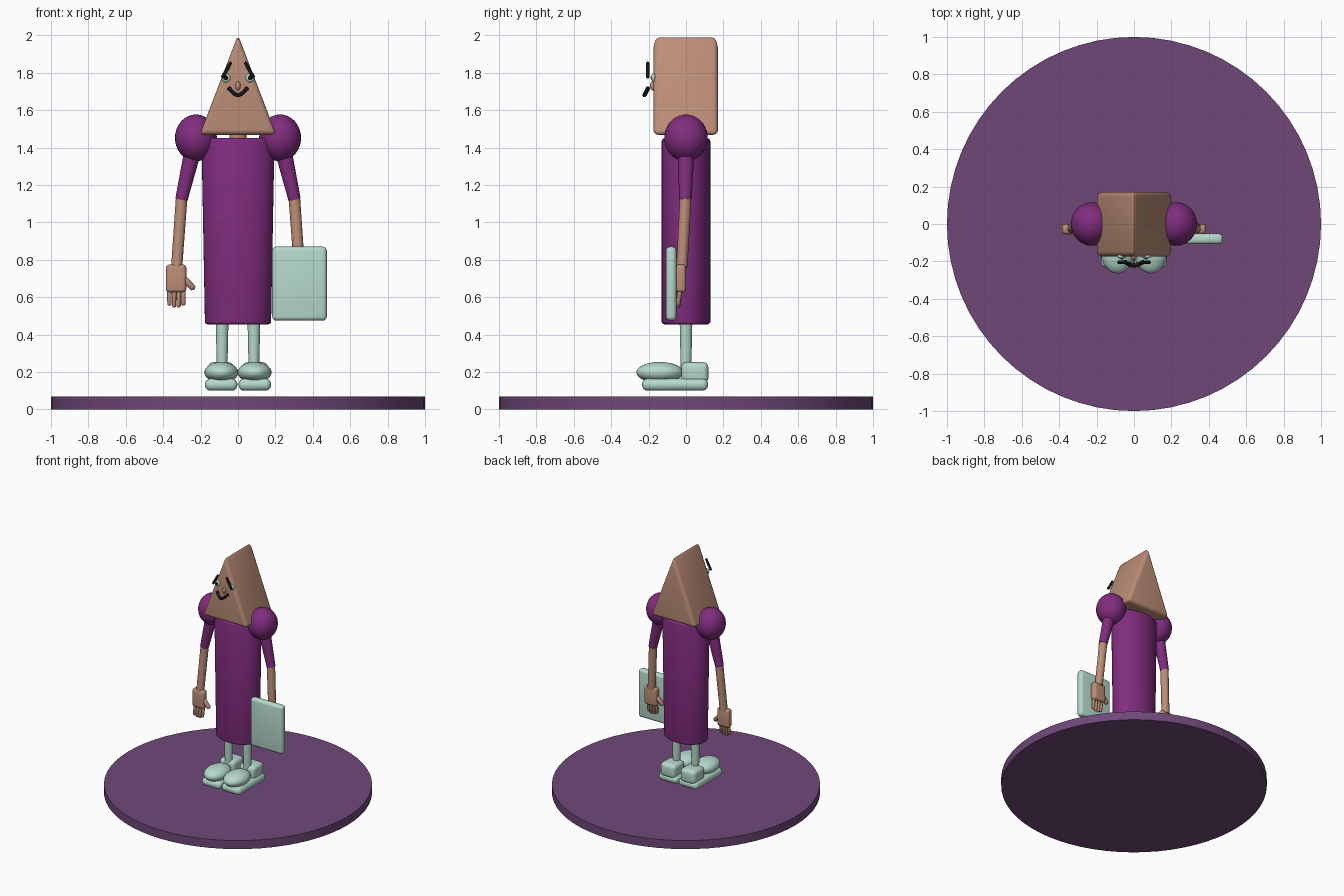
import bpy, bmesh, math
from mathutils import Matrix, Vector

if "Cube" in bpy.data.objects:
    bpy.data.objects.remove(bpy.data.objects["Cube"])


def material(name, rgb):
    m = bpy.data.materials.new(name)
    m.diffuse_color = (*rgb, 1)
    m.use_nodes = True
    m.node_tree.nodes["Principled BSDF"].inputs["Base Color"].default_value = m.diffuse_color
    return m


SKIN = material("tan skin", (0.50, 0.27, 0.185))
PURPLE = material("purple cloth", (0.22, 0.026, 0.21))
MINT = material("pale mint", (0.47, 0.70, 0.60))
BASE = material("dusky purple", (0.16, 0.064, 0.19))
BLACK = material("black", (0.008, 0.008, 0.008))


def finish(name, bm, mat, angle=40):
    bmesh.ops.recalc_face_normals(bm, faces=bm.faces)
    me = bpy.data.meshes.new(name)
    bm.to_mesh(me)
    bm.free()
    me.materials.append(mat)
    ob = bpy.data.objects.new(name, me)
    bpy.context.collection.objects.link(ob)
    bpy.ops.object.select_all(action='DESELECT')
    ob.select_set(True)
    bpy.context.view_layer.objects.active = ob
    bpy.ops.object.shade_smooth_by_angle(angle=math.radians(angle))
    return ob


def box(name, lo, hi, mat, bevel):
    lo, hi = Vector(lo), Vector(hi)
    bm = bmesh.new()
    bmesh.ops.create_cube(bm, size=1, matrix=Matrix.Translation((lo + hi) / 2)
                          @ Matrix.Diagonal((*(hi - lo), 1)))
    bmesh.ops.bevel(bm, geom=bm.edges[:], offset=bevel, segments=4,
                    profile=0.5, affect='EDGES', clamp_overlap=True)
    return finish(name, bm, mat)


def ball(name, c, r, mat):
    bm = bmesh.new()
    bmesh.ops.create_uvsphere(bm, u_segments=32, v_segments=20, radius=1,
                              matrix=Matrix.Translation(c) @ Matrix.Diagonal((*r, 1)))
    return finish(name, bm, mat)


def along(a, b):
    """Matrix placing local z on the line from a to b, plus its length."""
    a, b = Vector(a), Vector(b)
    d = b - a
    return Matrix.Translation(a) @ d.to_track_quat('Z', 'Y').to_matrix().to_4x4(), d.length


def limb(name, a, b, r1, r2, mat):
    m, n = along(a, b)
    bm = bmesh.new()
    bmesh.ops.create_cone(bm, cap_ends=True, segments=24, radius1=r1, radius2=r2,
                          depth=n, matrix=m @ Matrix.Translation((0, 0, n / 2)))
    return finish(name, bm, mat)


def capsule(name, a, b, r, mat):
    m, n = along(a, b)
    bm = bmesh.new()
    bmesh.ops.create_uvsphere(bm, u_segments=12, v_segments=8, radius=r)
    for v in bm.verts:
        if v.co.z > 1e-5:
            v.co.z += n
    bm.transform(m)
    return finish(name, bm, mat)


# round stand
bm = bmesh.new()
bmesh.ops.create_cone(bm, cap_ends=True, segments=64, radius1=1, radius2=1,
                      depth=0.07, matrix=Matrix.Translation((0, 0, 0.035)))
finish("stand", bm, BASE)

# long oval robe, slightly wider at the top
bm = bmesh.new()
bmesh.ops.create_cone(bm, cap_ends=True, segments=48, radius1=1, radius2=1, depth=1)
for v in bm.verts:
    top = v.co.z > 0
    v.co = (v.co.x * (0.195 if top else 0.177), v.co.y * 0.13, 1.45 if top else 0.455)
rims = [e for e in bm.edges if abs(e.verts[0].co.z - e.verts[1].co.z) < 0.01]
bmesh.ops.bevel(bm, geom=rims, offset=0.015, segments=3, profile=0.5, affect='EDGES')
finish("robe", bm, PURPLE)

# neck and wedge head
limb("neck", (0, 0, 1.43), (0, 0, 1.49), 0.045, 0.045, SKIN)
bm = bmesh.new()
tri = [bm.verts.new(p) for p in ((-0.205, -0.175, 1.468), (0.205, -0.175, 1.468), (0, -0.175, 2.003))]
face = bm.faces.new(tri)
ext = bmesh.ops.extrude_face_region(bm, geom=[face])
for g in ext["geom"]:
    if isinstance(g, bmesh.types.BMVert):
        g.co.y = 0.172
bmesh.ops.recalc_face_normals(bm, faces=bm.faces)
bmesh.ops.bevel(bm, geom=bm.edges[:], offset=0.028, segments=4, profile=0.5, affect='EDGES')
finish("head", bm, SKIN)

# nose and smiling mouth
ball("nose", (0, -0.178, 1.73), (0.013, 0.014, 0.024), SKIN)
path = bpy.data.curves.new("mouth", 'CURVE')
path.dimensions = '3D'
path.bevel_depth = 0.011
path.bevel_resolution = 3
path.use_fill_caps = True
sp = path.splines.new('POLY')
sp.points.add(12)
for i, p in enumerate(sp.points):
    t = -1 + i / 6
    lift = 0.04 * abs(t) ** 1.6
    p.co = (0.05 * t, -0.222 + 0.5 * lift, 1.68 + lift, 1)
path.materials.append(BLACK)
bpy.context.collection.objects.link(bpy.data.objects.new("mouth", path))

for s, side in ((-1, "right"), (1, "left")):
    # eye and brow
    ball(side + "_eye", (s * 0.065, -0.174, 1.773), (0.024, 0.012, 0.024), MINT)
    ball(side + "_pupil", (s * 0.065, -0.183, 1.773), (0.012, 0.006, 0.012), BLACK)
    capsule(side + "_brow", (s * 0.08, -0.205, 1.78), (s * 0.042, -0.205, 1.85), 0.010, BLACK)

    # puffed shoulder, sleeve and forearm
    ball(side + "_shoulder", (s * 0.225, 0, 1.452), (0.112, 0.116, 0.125), PURPLE)
    limb(side + "_sleeve", (s * 0.238, 0, 1.40), (s * 0.303, -0.003, 1.12), 0.046, 0.033, PURPLE)
    limb(side + "_forearm", (s * 0.301, -0.002, 1.135), (s * 0.328, -0.022, 0.76), 0.031, 0.03, SKIN)

    # palm, fingers and thumb
    xs = sorted((s * 0.276, s * 0.386))
    box(side + "_palm", (xs[0], -0.055, 0.625), (xs[1], 0.0, 0.775), SKIN, 0.02)
    for i in range(4):
        capsule(f"{side}_finger_{i + 1}", (s * (0.292 + 0.025 * i), -0.03, 0.65),
                (s * (0.293 + 0.0245 * i), -0.042, 0.567 - 0.01 * (i in (1, 2))), 0.0125, SKIN)
    capsule(side + "_thumb", (s * 0.29, -0.03, 0.70), (s * 0.246, -0.036, 0.655), 0.018, SKIN)

    # leg and chunky shoe
    limb(side + "_leg", (s * 0.085, 0, 0.2), (s * 0.085, 0, 0.475), 0.028, 0.034, MINT)
    xs = sorted((s * 0.003, s * 0.177))
    box(side + "_sole", (xs[0], -0.235, 0.1), (xs[1], 0.118, 0.165), MINT, 0.03)
    xs = sorted((s * 0.022, s * 0.16))
    box(side + "_heel", (xs[0], -0.025, 0.14), (xs[1], 0.12, 0.253), MINT, 0.03)
    ball(side + "_toe", (s * 0.089, -0.14, 0.198), (0.09, 0.125, 0.056), MINT)

# flat carried case
box("case", (0.183, -0.108, 0.475), (0.475, -0.052, 0.87), MINT, 0.022)
